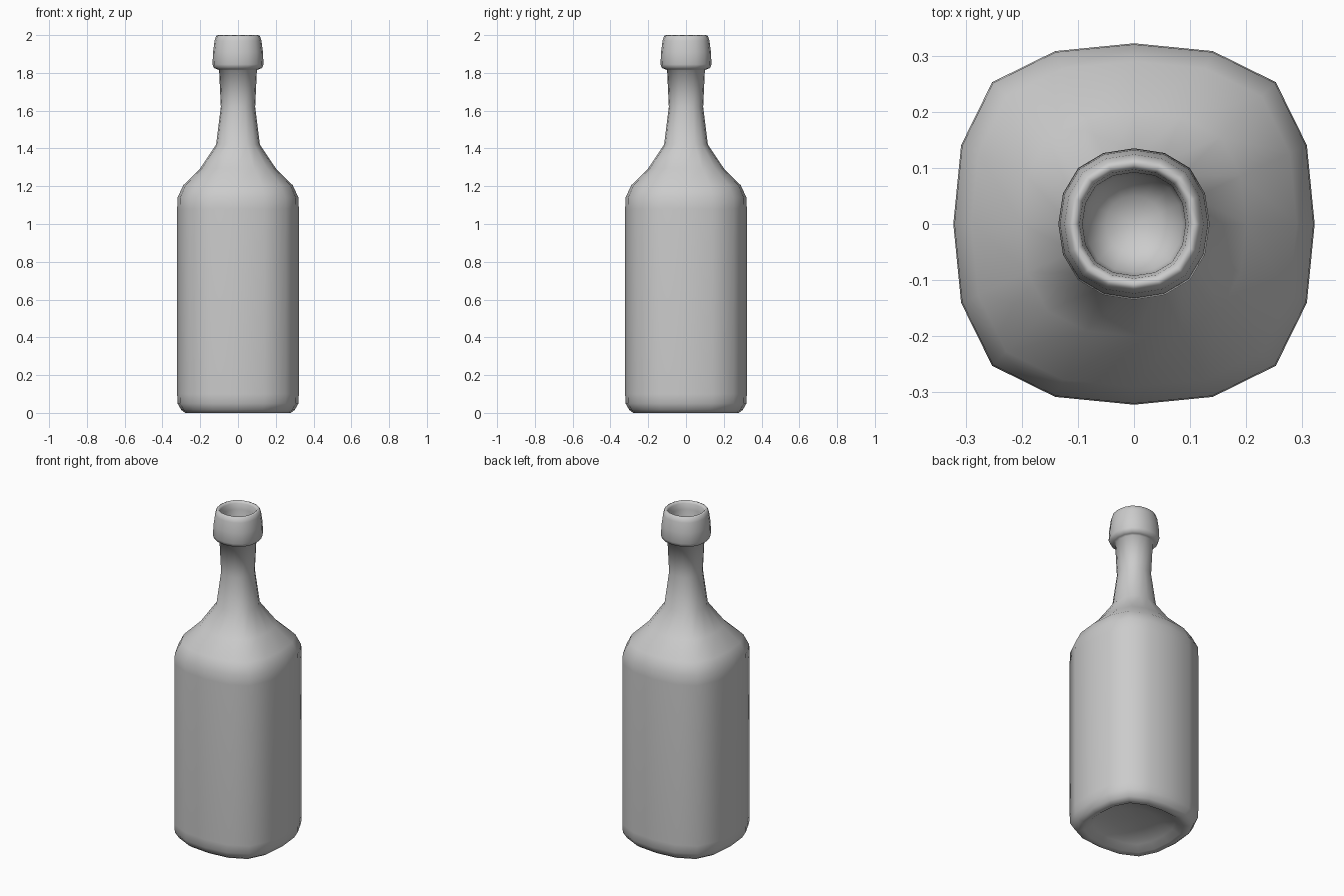
import bpy, bmesh, math
from mathutils import Vector

if "Cube" in bpy.data.objects:
    bpy.data.objects.remove(bpy.data.objects["Cube"])

# quarter pattern of the 16-sided rounded-square section (unit half width)
QUARTER = [(1.0, 0.0), (0.957, 0.436), (0.785, 0.785), (0.436, 0.957)]
SECTION = []
for q in range(4):
    for x, y in QUARTER:
        for _ in range(q):
            x, y = -y, x
        SECTION.append(Vector((x, y)))

# (half width, height, squareness) from the base recess, up the outside, into the mouth
PROFILE = [
    (0.12, 0.055, 0.6), (0.21, 0.03, 0.9), (0.25, 0.003, 1), (0.28, 0.0, 1),
    (0.30, 0.015, 1), (0.32, 0.05, 1), (0.322, 0.10, 1), (0.322, 1.08, 1),
    (0.32, 1.14, 1), (0.29, 1.205, 1), (0.20, 1.295, 0.85), (0.116, 1.42, 0.5),
    (0.091, 1.62, 0.4), (0.10, 1.815, 0.4), (0.112, 1.82, 0.4),
    (0.127, 1.825, 0.4), (0.135, 1.845, 0.4), (0.132, 1.91, 0.4),
    (0.124, 1.97, 0.4), (0.116, 1.995, 0.4), (0.106, 2.0, 0.4),
    (0.097, 1.985, 0.4), (0.092, 1.95, 0.4), (0.086, 1.80, 0.4),
    (0.05, 1.76, 0.3),
]


def ring(bm, half, z, square):
    verts = []
    for i, p in enumerate(SECTION):
        a = math.tau * i / 16
        circle = Vector((math.cos(a), math.sin(a)))
        v = circle.lerp(p, square) * half
        verts.append(bm.verts.new((v.x, v.y, z)))
    return verts


def cap(bm, loop, z):
    c = bm.verts.new((0, 0, z))
    for i in range(16):
        bm.faces.new((loop[i], loop[(i + 1) % 16], c))


# bottle: lofted rings with closed recesses at both ends
bm = bmesh.new()
rings = [ring(bm, *p) for p in PROFILE]
for a, b in zip(rings, rings[1:]):
    for i in range(16):
        j = (i + 1) % 16
        bm.faces.new((a[i], a[j], b[j], b[i]))
cap(bm, rings[0], 0.06)
cap(bm, rings[-1], 1.75)
bmesh.ops.recalc_face_normals(bm, faces=bm.faces)
for f in bm.faces:
    f.smooth = True
mesh = bpy.data.meshes.new("bottle")
bm.to_mesh(mesh)
bm.free()
bottle = bpy.data.objects.new("bottle", mesh)
bpy.context.collection.objects.link(bottle)
